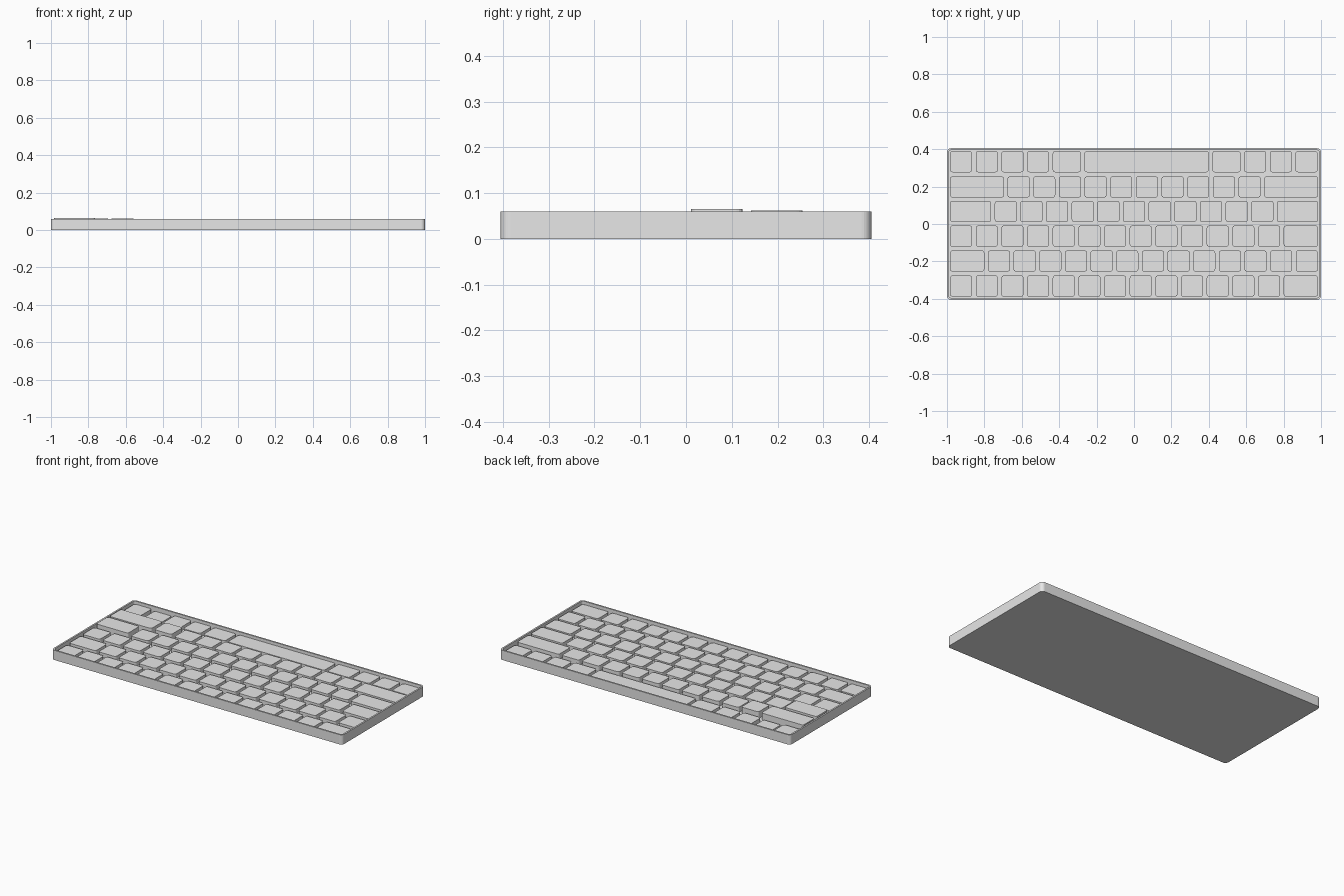
import bpy, bmesh, math

if "Cube" in bpy.data.objects:
    bpy.data.objects.remove(bpy.data.objects["Cube"])

grey = bpy.data.materials.new("plain_grey")
grey.diffuse_color = (0.8, 0.8, 0.8, 1)
grey.use_nodes = True
grey.node_tree.nodes["Principled BSDF"].inputs["Base Color"].default_value = grey.diffuse_color


def outline(x0, x1, y0, y1, r, seg):
    """Rounded rectangle points, counter-clockwise."""
    pts = []
    corners = [(x1 - r, y1 - r), (x0 + r, y1 - r), (x0 + r, y0 + r), (x1 - r, y0 + r)]
    for i, (cx, cy) in enumerate(corners):
        for k in range(seg + 1):
            a = math.pi / 2 * (i + k / seg)
            pts.append((cx + r * math.cos(a), cy + r * math.sin(a)))
    return pts


def make_object(name, bm):
    bmesh.ops.recalc_face_normals(bm, faces=bm.faces)
    me = bpy.data.meshes.new(name)
    bm.to_mesh(me)
    bm.free()
    me.materials.append(grey)
    ob = bpy.data.objects.new(name, me)
    bpy.context.collection.objects.link(ob)
    return ob


def ring(bm, pts, z):
    return [bm.verts.new((x, y, z)) for x, y in pts]


def bridge(bm, a, b):
    n = len(a)
    for i in range(n):
        j = (i + 1) % n
        bm.faces.new((a[i], a[j], b[j], b[i]))


# Tray case: outer wall, thin rim, inner wall and recessed floor
FLOOR, RIM, WALL = 0.02, 0.06, 0.010
bm = bmesh.new()
outer = outline(-1, 1, -0.405, 0.405, 0.022, 6)
inner = outline(-1 + WALL, 1 - WALL, -0.405 + WALL, 0.405 - WALL, 0.013, 6)
rings = [ring(bm, outer, 0), ring(bm, outer, RIM), ring(bm, inner, RIM), ring(bm, inner, FLOOR)]
for a, b in zip(rings, rings[1:]):
    bridge(bm, a, b)
bm.faces.new(rings[0])
bm.faces.new(rings[-1])
make_object("case_tray", bm)


# Key caps, one row at a time
UNIT, GAP, LEFT, DEPTH = 0.1372, 0.0195, -0.993, 0.113
rows = [  # name, centre y, top height, widths in key units
    ("function_row", -0.332, 0.043, [1] * 13 + [1.475]),
    ("number_row", -0.198, 0.047, [1.475] + [1] * 13),
    ("upper_row", -0.065, 0.050, [1] * 13 + [1.475]),
    ("home_row", 0.067, 0.053, [1.74] + [1] * 11 + [1.74]),
    ("lower_row", 0.198, 0.053, [2.24] + [1] * 10 + [2.24]),
    ("space_row", 0.333, 0.044, [1, 1, 1, 1, 1.24, 4.98, 1.24, 1, 1, 1]),
]
# Keys that stand at a different height
special = {("home_row", 0): 0.065, ("lower_row", 0): 0.062,
           ("lower_row", 1): 0.062, ("space_row", 1): 0.036}

for name, cy, top, widths in rows:
    x = LEFT
    for i, w in enumerate(widths):
        pts = outline(x + GAP / 2, x + w * UNIT - GAP / 2,
                      cy - DEPTH / 2, cy + DEPTH / 2, 0.013, 4)
        bm = bmesh.new()
        low = ring(bm, pts, FLOOR)
        high = ring(bm, pts, special.get((name, i), top))
        bridge(bm, low, high)
        bm.faces.new(low)
        bm.faces.new(high)
        make_object(f"{name}_key_{i + 1}", bm)
        x += w * UNIT
